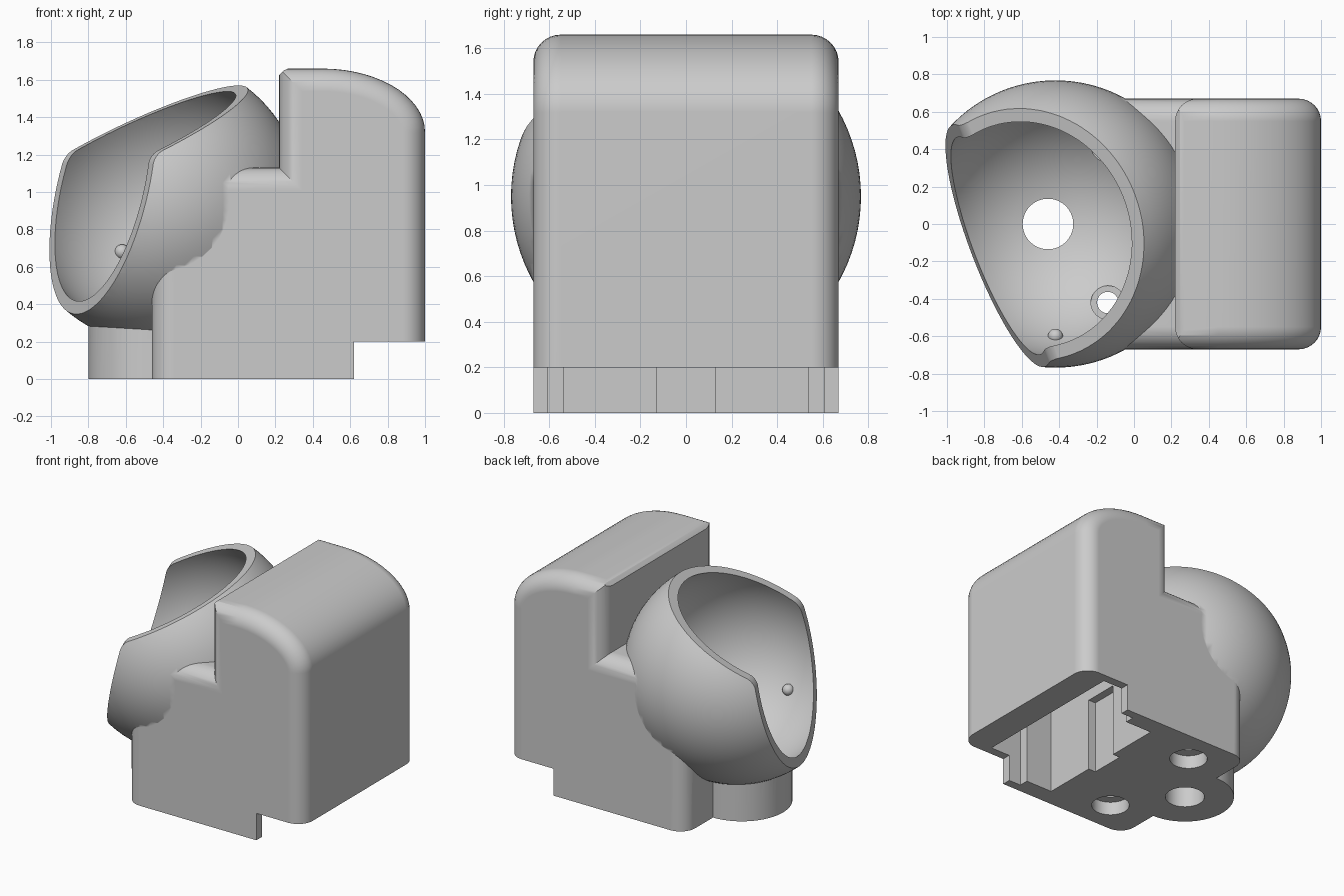
import bpy, bmesh
from math import sin, cos, radians
from mathutils import Vector

if "Cube" in bpy.data.objects:
    bpy.data.objects.remove(bpy.data.objects["Cube"], do_unlink=True)

grey = bpy.data.materials.new("plain grey")
grey.use_nodes = True
grey.diffuse_color = (0.6, 0.6, 0.6, 1)
grey.node_tree.nodes["Principled BSDF"].inputs["Base Color"].default_value = (0.6, 0.6, 0.6, 1)

CUP = Vector((-0.42, 0, 0.95))      # centre of the ball cup
OUTER, INNER = 0.768, 0.705
HALF = 0.67                         # half width of the housing
# Opening direction of the cup, turned towards the front
FORWARD = Vector((-cos(radians(21)), -sin(radians(21)), 0))
UP = Vector((0, 0, 1))


def add_object(name, bm):
    bmesh.ops.recalc_face_normals(bm, faces=bm.faces)
    mesh = bpy.data.meshes.new(name)
    bm.to_mesh(mesh)
    bm.free()
    obj = bpy.data.objects.new(name, mesh)
    bpy.context.collection.objects.link(obj)
    mesh.materials.append(grey)
    return obj


def sphere(name, centre, radius, segments=96, planes=()):
    """Solid sphere, optionally sliced flat by (point, normal) planes."""
    bm = bmesh.new()
    bmesh.ops.create_uvsphere(bm, u_segments=segments, v_segments=segments // 2, radius=radius)
    bmesh.ops.translate(bm, verts=bm.verts, vec=centre)
    slice_off(bm, planes)
    return add_object(name, bm)


def slice_off(bm, planes):
    for point, normal in planes:
        cut = bmesh.ops.bisect_plane(bm, geom=bm.verts[:] + bm.edges[:] + bm.faces[:],
                                     plane_co=point, plane_no=normal, clear_outer=True)
        edges = [e for e in cut["geom_cut"] if isinstance(e, bmesh.types.BMEdge)]
        bmesh.ops.edgeloop_fill(bm, edges=edges)


def cylinder(name, x, y, radius, low, high):
    bm = bmesh.new()
    bmesh.ops.create_cone(bm, cap_ends=True, segments=64, radius1=radius, radius2=radius, depth=high - low)
    bmesh.ops.translate(bm, verts=bm.verts, vec=(x, y, (low + high) / 2))
    return add_object(name, bm)


def box(name, x0, x1, half_y, low, high):
    bm = bmesh.new()
    bmesh.ops.create_cube(bm, size=1)
    bmesh.ops.scale(bm, verts=bm.verts, vec=(x1 - x0, 2 * half_y, high - low))
    bmesh.ops.translate(bm, verts=bm.verts, vec=((x0 + x1) / 2, 0, (low + high) / 2))
    return add_object(name, bm)


def combine(target, other, operation):
    mod = target.modifiers.new("combine", "BOOLEAN")
    mod.operation, mod.solver, mod.object = operation, "EXACT", other
    bpy.context.view_layer.objects.active = target
    bpy.ops.object.modifier_apply(modifier=mod.name)
    bpy.data.objects.remove(other, do_unlink=True)


# Housing: side profile with a rounded back, rounded over at both sides
profile = [(-0.46, 0), (0.62, 0), (0.62, 0.2), (1, 0.2)]
profile += [(0.45 + 0.55 * cos(radians(a)), 1.32 + 0.34 * sin(radians(a))) for a in range(0, 91, 6)]
profile += [(0.22, 1.66), (0.22, 1.13), (-0.2, 1.13), (-0.46, 0.6)]
bm = bmesh.new()
near, far = [[bm.verts.new((x, y, z)) for x, z in profile] for y in (-HALF, HALF)]
bm.faces.new(near)
bm.faces.new(far[::-1])
for i in range(len(profile)):
    j = (i + 1) % len(profile)
    bm.faces.new((near[j], near[i], far[i], far[j]))
bmesh.ops.recalc_face_normals(bm, faces=bm.faces)
rims = [e for e in bm.edges
        if abs(e.verts[0].co.y - e.verts[1].co.y) < 0.01 and max(v.co.z for v in e.verts) > 0.21]
bmesh.ops.bevel(bm, geom=rims, offset=0.12, offset_type="OFFSET", segments=8, profile=0.5,
                affect="EDGES", clamp_overlap=False)
# Soften the upper edge facing the cup
soft = []
for a in (45, 67):
    n = Vector((-cos(radians(a)), 0, sin(radians(a))))
    soft.append((Vector((0.28, 0, 1.6)) + n * 0.06, n))
slice_off(bm, soft)
housing = add_object("housing", bm)

# Cup: two slanted cuts whose meeting corner is rounded
low_angle, high_angle, fillet = 12.6, 63.4, 0.12
mid, half = radians((low_angle + high_angle) / 2), radians((high_angle - low_angle) / 2)
corner = CUP + FORWARD * 0.285 + UP * 0.25
pivot = corner - (FORWARD * cos(mid) + UP * sin(mid)) * fillet / cos(half)
planes = []
for i in range(9):
    a = radians(low_angle + (high_angle - low_angle) * i / 8)
    n = FORWARD * cos(a) + UP * sin(a)
    planes.append((pivot + n * fillet, n))
combine(housing, sphere("cup", CUP, OUTER, planes=planes), "UNION")
combine(housing, cylinder("pedestal", -0.46, 0, 0.34, 0, 0.5), "UNION")
combine(housing, sphere("hollow", CUP, INNER), "DIFFERENCE")

# Drain hole and the two counterbored screw holes
combine(housing, cylinder("drain", -0.46, 0, 0.135, -0.1, 0.6), "DIFFERENCE")
for y in (-0.42, 0.42):
    for radius, low, high in ((0.057, -0.1, 0.65), (0.13, -0.1, 0.1), (0.09, 0.38, 0.7)):
        combine(housing, cylinder("screw_hole", -0.14, y, radius, low, high), "DIFFERENCE")

# Stepped socket in the underside
for x0, x1, half_y, top in ((0.3, 0.77, 0.535, 1.2), (0.52, 0.78, 0.605, 1.21), (0.24, 0.5, 0.13, 0.55)):
    combine(housing, box("socket", x0, x1, half_y, -0.1, top), "DIFFERENCE")

# Support beads inside the cup
beads = [sphere("support_bead", CUP + Vector(d).normalized() * INNER, 0.04, 24)
         for d in ((0, -0.6, -0.37), (-0.2, 0.62, -0.27), (0.62, 0.2, -0.25))]

bpy.ops.object.select_all(action="DESELECT")
for obj in [housing] + beads:
    obj.select_set(True)
bpy.context.view_layer.objects.active = housing
bpy.ops.object.shade_smooth_by_angle(angle=radians(30))
weighted = housing.modifiers.new("even_shading", "WEIGHTED_NORMAL")
weighted.keep_sharp = True
